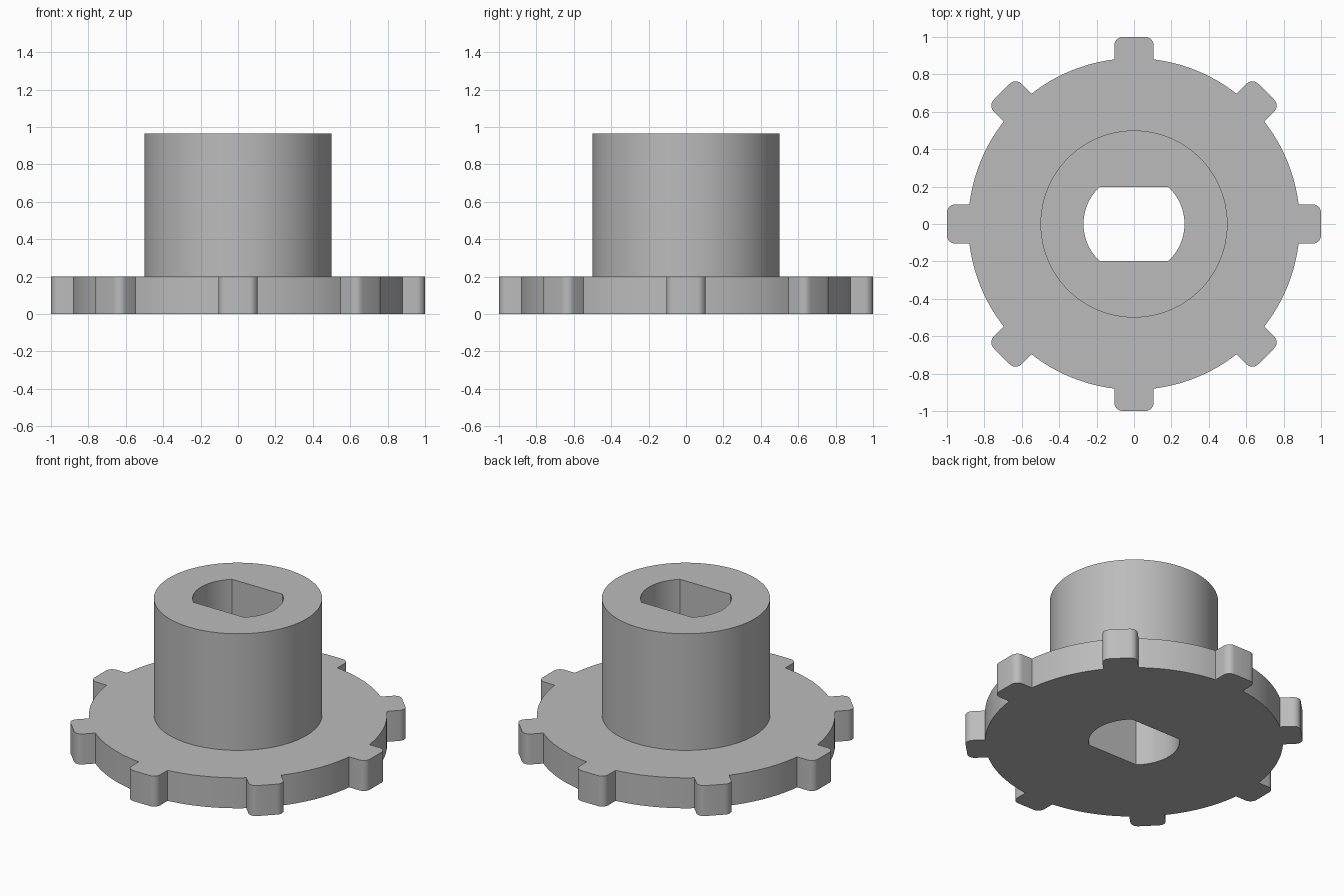
import bpy, bmesh
from math import pi, sin, cos, asin, radians
from mathutils import Matrix, Vector

cube = bpy.data.objects.get("Cube")
if cube:
    bpy.data.objects.remove(cube, do_unlink=True)

PLATE_H, TOP = 0.2, 0.965
PLATE_R, HUB_R, BORE_R, BORE_FLAT = 0.886, 0.5, 0.27, 0.198
TEETH, TOOTH_HALF, TOOTH_TIP, FILLET = 8, 0.105, 1.0, 0.045


def arc(radius, start, end, steps, centre=(0, 0)):
    """Points along a circular arc, both ends included."""
    return [Vector((centre[0] + radius * cos(start + (end - start) * i / steps),
                    centre[1] + radius * sin(start + (end - start) * i / steps)))
            for i in range(steps + 1)]


def plate_outline():
    """Disc edge with evenly spaced, round-cornered teeth."""
    base = asin(TOOTH_HALF / PLATE_R)
    pitch = 2 * pi / TEETH
    cx, cy = TOOTH_TIP - FILLET, TOOTH_HALF - FILLET
    segment = (arc(FILLET, -pi / 2, 0, 6, (cx, -cy))
               + arc(FILLET, 0, pi / 2, 6, (cx, cy))
               + arc(PLATE_R, base, pitch - base, 14))
    return [Matrix.Rotation(k * pitch, 2) @ p for k in range(TEETH) for p in segment]


def bore_outline():
    """Round hole with two parallel flats."""
    a = asin(BORE_FLAT / BORE_R)
    return arc(BORE_R, -a, a, 20) + arc(BORE_R, pi - a, pi + a, 20)


bm = bmesh.new()


def ring(points, z):
    verts = [bm.verts.new((p.x, p.y, z)) for p in points]
    return verts, [bm.edges.new((v, verts[(i + 1) % len(verts)]))
                   for i, v in enumerate(verts)]


def wall(low, high):
    n = len(low)
    for i in range(n):
        j = (i + 1) % n
        bm.faces.new((low[i], low[j], high[j], high[i]))


def cap(outer, inner, up):
    bmesh.ops.triangle_fill(bm, use_beauty=True, edges=outer + inner, normal=(0, 0, up))


# Rings that bound the plate, hub and bore
outline, bore = plate_outline(), bore_outline()
hub = arc(HUB_R, 0, 2 * pi, 96)[:-1]
plate_low, plate_low_edges = ring(outline, 0)
plate_high, plate_high_edges = ring(outline, PLATE_H)
hub_low, hub_low_edges = ring(hub, PLATE_H)
hub_high, hub_high_edges = ring(hub, TOP)
bore_low, bore_low_edges = ring(bore, 0)
bore_high, bore_high_edges = ring(bore, TOP)

# Flat faces, then upright walls
cap(plate_low_edges, bore_low_edges, -1)
cap(plate_high_edges, hub_low_edges, 1)
cap(hub_high_edges, bore_high_edges, 1)
wall(plate_low, plate_high)
wall(hub_low, hub_high)
wall(bore_low, bore_high)
bmesh.ops.recalc_face_normals(bm, faces=bm.faces)

mesh = bpy.data.meshes.new("toothed_hub")
bm.to_mesh(mesh)
bm.free()
wheel = bpy.data.objects.new("toothed_hub", mesh)
bpy.context.collection.objects.link(wheel)

# Plain grey material
grey = bpy.data.materials.new("plain grey")
grey.use_nodes = True
colour = (0.5, 0.5, 0.5, 1)
grey.diffuse_color = colour
grey.node_tree.nodes["Principled BSDF"].inputs["Base Color"].default_value = colour
mesh.materials.append(grey)

bpy.ops.object.select_all(action="DESELECT")
wheel.select_set(True)
bpy.context.view_layer.objects.active = wheel
bpy.ops.object.shade_smooth_by_angle(angle=radians(30))
